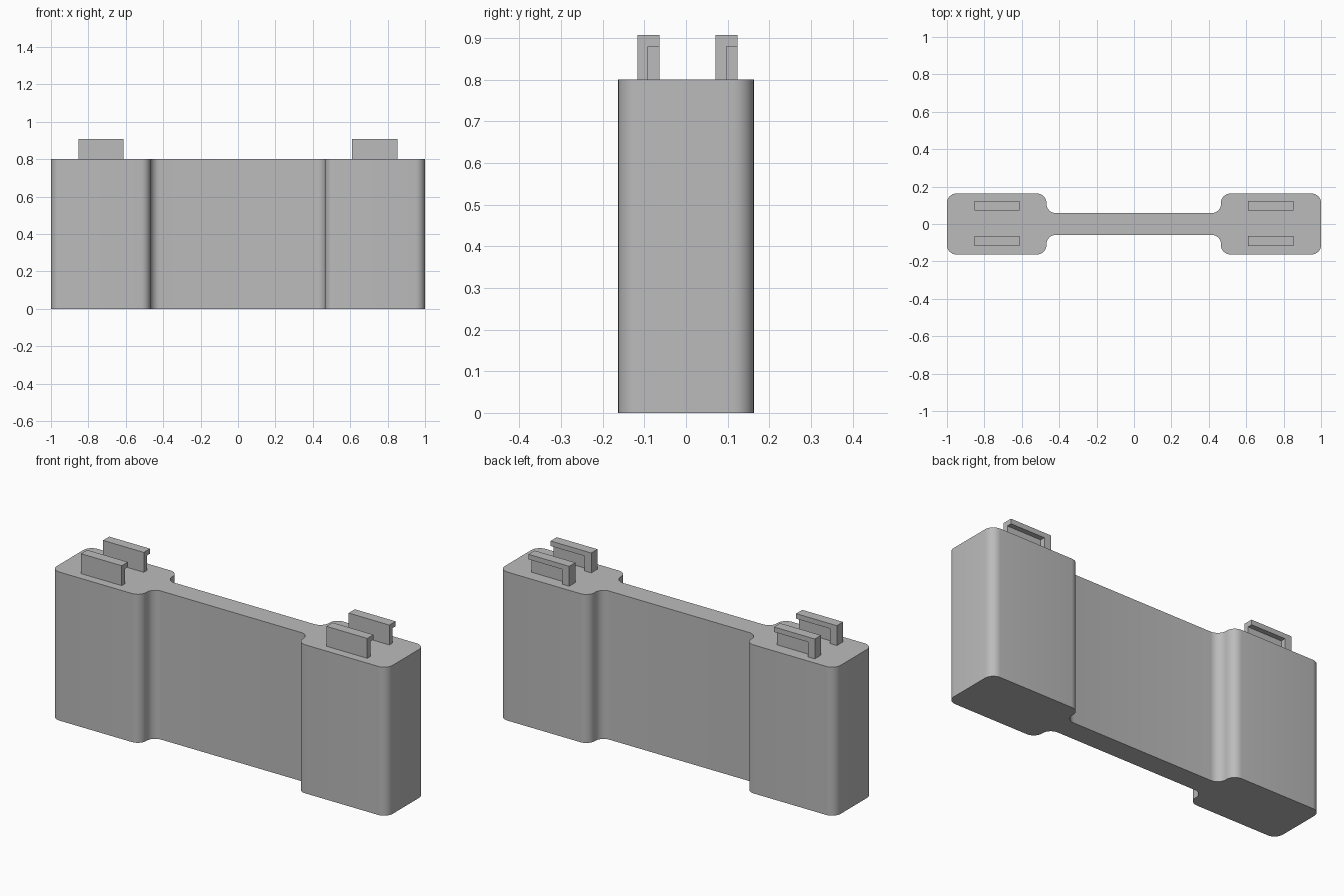
import bpy, bmesh, math

cube = bpy.data.objects.get("Cube")
if cube:
    bpy.data.objects.remove(cube, do_unlink=True)

grey = bpy.data.materials.new("plain_grey")
grey.use_nodes = True
grey.diffuse_color = (0.5, 0.5, 0.5, 1)
grey.node_tree.nodes["Principled BSDF"].inputs["Base Color"].default_value = (0.5, 0.5, 0.5, 1)


def extrude_profile(name, points, offset):
    """Closed planar profile swept along offset; side edges are returned for rounding."""
    bm = bmesh.new()
    face = bm.faces.new([bm.verts.new(p) for p in points])
    new = bmesh.ops.extrude_face_region(bm, geom=[face])["geom"]
    bmesh.ops.translate(bm, vec=offset, verts=[v for v in new if isinstance(v, bmesh.types.BMVert)])
    bmesh.ops.recalc_face_normals(bm, faces=bm.faces)
    return bm


def finish(name, bm):
    mesh = bpy.data.meshes.new(name)
    bm.to_mesh(mesh)
    bm.free()
    obj = bpy.data.objects.new(name, mesh)
    mesh.materials.append(grey)
    bpy.context.collection.objects.link(obj)
    return obj


# Body: dumbbell outline with rounded upright edges
HEIGHT, PAD, WEB, ROUND = 0.8, 0.163, 0.058, 0.05
IN_L, IN_R = -0.468, 0.465
lower = [(-1, -PAD), (IN_L, -PAD), (IN_L, -WEB), (IN_R, -WEB), (IN_R, -PAD), (1, -PAD)]
outline = lower + [(x, -y) for x, y in reversed(lower)]
bm = extrude_profile("body", [(x, y, 0) for x, y in outline], (0, 0, HEIGHT))
upright = [e for e in bm.edges if abs(e.verts[0].co.z - e.verts[1].co.z) > 0.1]
bmesh.ops.bevel(bm, geom=upright, offset=ROUND, segments=8, profile=0.5, affect="EDGES")
body = finish("body", bm)
bpy.context.view_layer.objects.active = body
body.select_set(True)
bpy.ops.object.shade_smooth_by_angle(angle=math.radians(35))
body.select_set(False)

# Clips: L-shaped rail with a closed end on the -x side
LENGTH, DEPTH, WALL, TOP, LIP, END = 0.243, 0.053, 0.026, 0.907, 0.88, 0.04
for side, x in (("right", -0.854), ("left", 0.609)):
    for place, y in (("front", -0.117), ("back", 0.071)):
        rail = [(0, HEIGHT), (WALL, HEIGHT), (WALL, LIP), (DEPTH, LIP), (DEPTH, TOP), (0, TOP)]
        post = [(0, HEIGHT), (DEPTH, HEIGHT), (DEPTH, TOP), (0, TOP)]
        for part, profile, start, length in (("rail", rail, END, LENGTH - END),
                                             ("end_post", post, 0, END)):
            pts = [(x + start, y + py, pz) for py, pz in profile]
            finish(f"{side}_{place}_clip_{part}", extrude_profile(part, pts, (length, 0, 0)))
